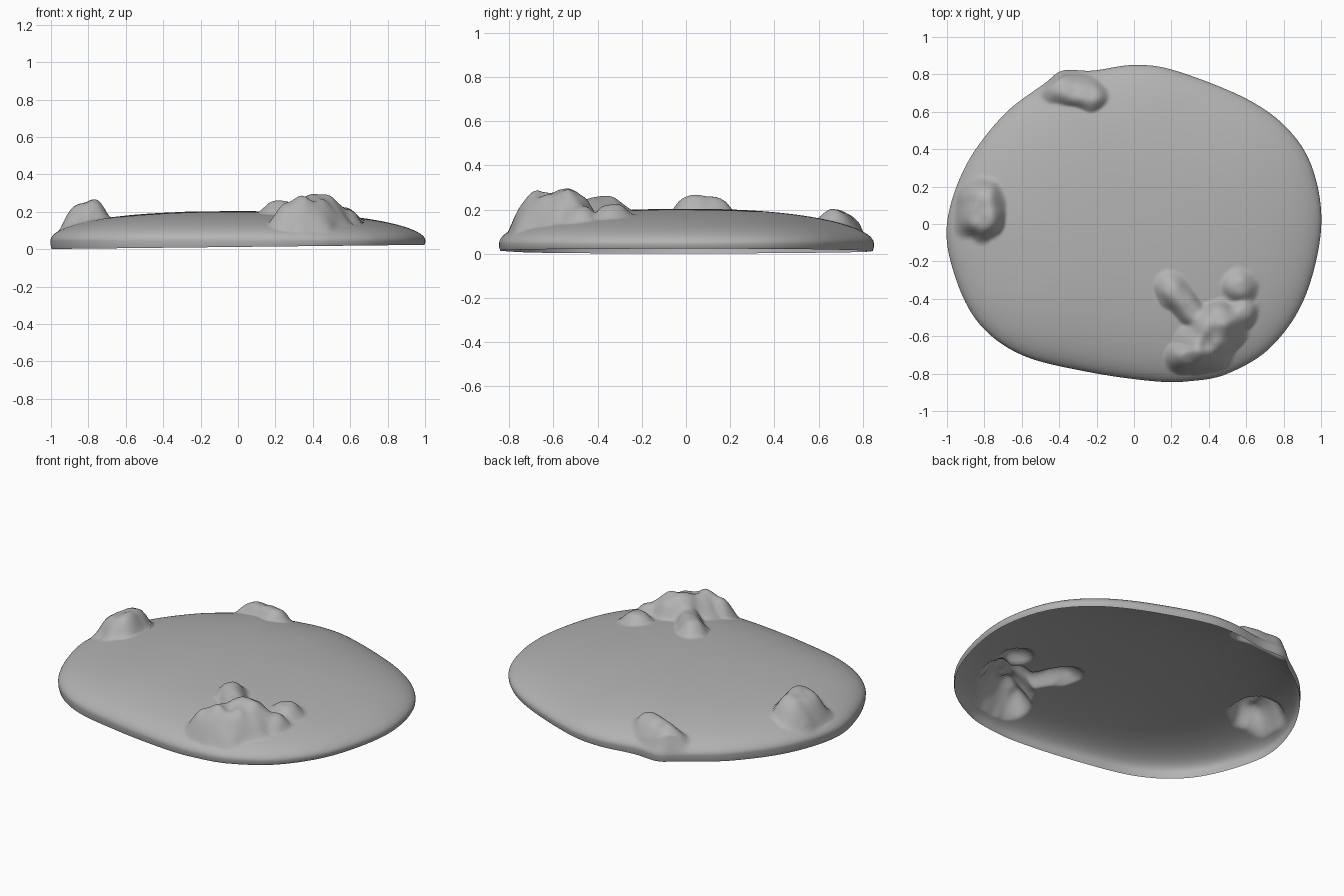
import bpy, bmesh, math
from mathutils import Vector, noise

cube = bpy.data.objects.get("Cube")
if cube:
    bpy.data.objects.remove(cube)

# Plan outline of the mound, anticlockwise from the left tip
OUTLINE = [(1, -.03), (.96, .28), (.83, .5), (.6, .67), (.22, .82), (0, .85), (-.22, .82),
           (-.38, .82), (-.48, .75), (-.7, .58), (-.9, .31), (-1, 0), (-.96, -.27),
           (-.83, -.53), (-.6, -.7), (-.25, -.79), (.1, -.84), (.3, -.84), (.5, -.8),
           (.73, -.66), (.91, -.4)]

# Stones: start, end, radius, height of rounded ridges that push the surface up
STONES = [
    ((-.82, .03), (-.81, .12), .135, .115), ((-.87, .0), (-.87, .05), .09, .05),
    ((-.41, .735), (-.23, .69), .10, .062),
    ((.36, -.66), (.45, -.55), .16, .125), ((.27, -.71), (.33, -.7), .10, .10),
    ((.5, -.53), (.58, -.48), .09, .06), ((.21, -.36), (.37, -.54), .085, .065),
    ((.2, -.35), (.21, -.37), .10, .05), ((.565, -.33), (.57, -.34), .10, .055)]

STEPS, RINGS = 13, 110


def smooth_loop(points):
    """Closed curve through the points."""
    pts = [Vector(p) for p in points]
    n, loop = len(pts), []
    for i in range(n):
        a, b, c, d = (pts[(i + k) % n] for k in (-1, 0, 1, 2))
        for s in range(STEPS):
            u = s / STEPS
            loop.append(b + (c - a) * (u / 2) + (a * 2 - b * 5 + c * 4 - d) * (u * u / 2)
                        + (b * 3 - a - c * 3 + d) * (u ** 3 / 2))
    return loop


def stone_height(p):
    total = 0
    wobble = 1 + .22 * noise.noise(Vector((p.x * 9, p.y * 9, 1)))
    for start, end, radius, height in STONES:
        a, b = Vector(start), Vector(end)
        u = max(0, min(1, (p - a).dot(b - a) / (b - a).length_squared))
        d = (p - a - (b - a) * u).length / (radius * wobble)
        if d < 1:
            total += (height * (1 - d ** 2.6) ** 1.5) ** 4
    return total ** .25 * (1 + .15 * noise.noise(Vector((p.x * 14, p.y * 14, 5))))


def mound_height(p, t):
    power = 2.35 - .25 * (p.x + p.y)
    return .045 + .158 * math.sqrt(max(0, 1 - t ** power))


# Domed sheet with the stones raised out of it, open underneath
loop = smooth_loop(OUTLINE)
bm = bmesh.new()
centre = bm.verts.new((0, 0, mound_height(Vector((0, 0)), 0)))
rings = []
for r in range(1, RINGS + 1):
    t = math.sin(math.pi / 2 * (r / RINGS) ** .9)
    ring = []
    for edge in loop:
        p = edge * t
        fade = min(1, (1 - t) * 25)
        ring.append(bm.verts.new((p.x, p.y, mound_height(p, t) + stone_height(p) * fade)))
    rings.append(ring)

# Turned-in lip at the rim
for inset, drop in ((.999, .55), (.994, 1)):
    ring = []
    for e in loop:
        low = .012 + .011 * e.x
        ring.append(bm.verts.new((e.x * inset, e.y * inset, .045 + (low - .045) * drop)))
    rings.append(ring)

n = len(loop)
for i in range(n):
    j = (i + 1) % n
    bm.faces.new((centre, rings[0][i], rings[0][j]))
    for inner, outer in zip(rings, rings[1:]):
        bm.faces.new((inner[i], outer[i], outer[j], inner[j]))

mesh = bpy.data.meshes.new("stony_ground_mound")
bm.to_mesh(mesh)
bm.free()
mesh.shade_smooth()
mound = bpy.data.objects.new("stony_ground_mound", mesh)
bpy.context.collection.objects.link(mound)

# Plain grey
grey = bpy.data.materials.new("stone_grey")
grey.use_nodes = True
grey.diffuse_color = (.45, .45, .45, 1)
grey.node_tree.nodes["Principled BSDF"].inputs["Base Color"].default_value = (.45, .45, .45, 1)
mesh.materials.append(grey)
